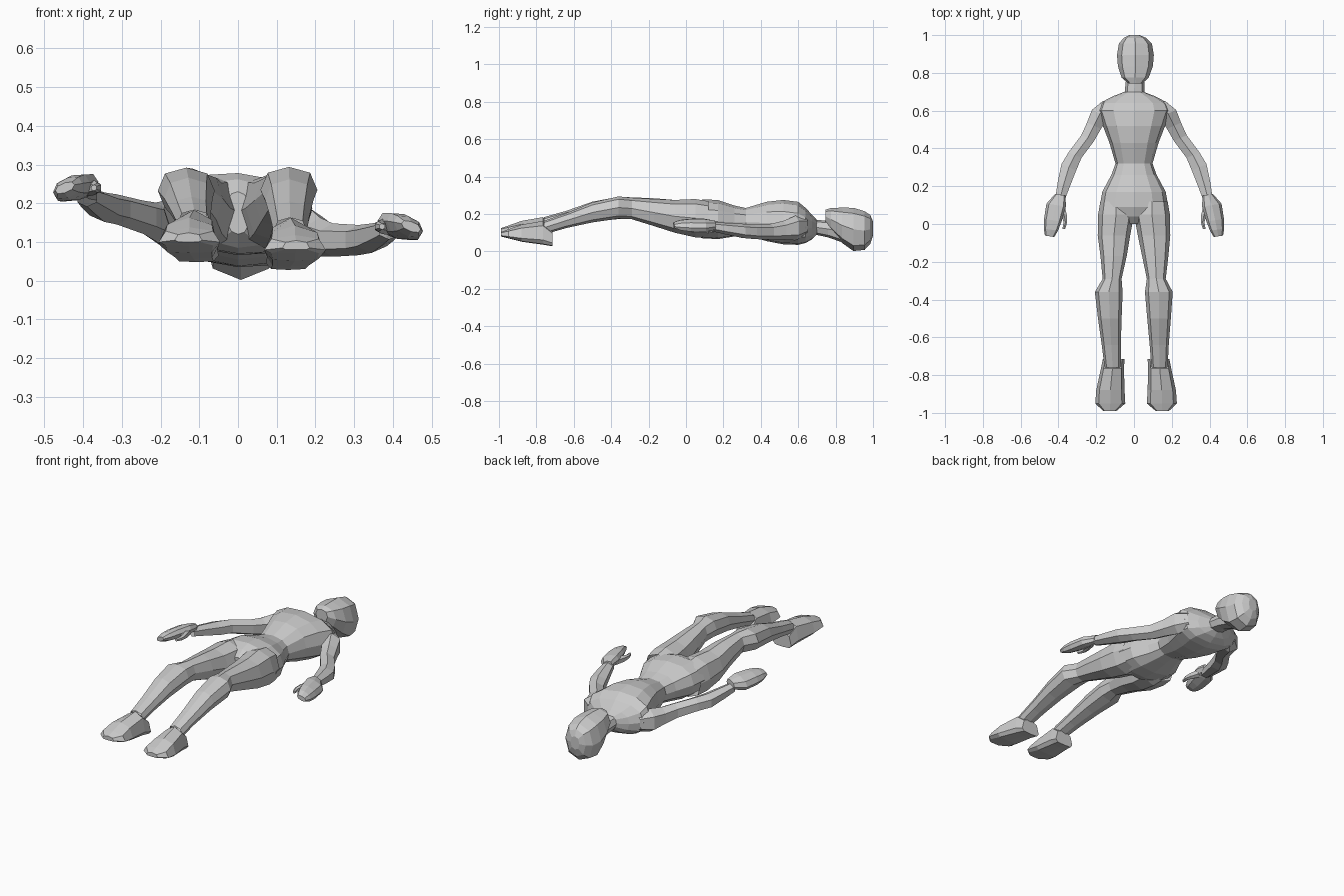
import bpy, bmesh, math
from mathutils import Vector


def loft(name, rings, n, yaw=0.0, power=0.85, roll=0.0, sink=0.0, caps=(True, True)):
    """Skin a tube through rings (x, y, z, half width, half height)."""
    bm = bmesh.new()
    loops = []
    for x, y, z, hw, hh in rings:
        loop = []
        for k in range(n):
            a = 2 * math.pi * k / n + math.pi / 2
            c, s = round(math.cos(a), 6), round(math.sin(a), 6)
            u = math.copysign(abs(c) ** power, c) * hw
            v = math.copysign(abs(s) ** power, s) * hh
            v -= sink * hh * (1 - abs(s))          # lowers the widest line
            loop.append(bm.verts.new((x + u * math.cos(yaw), y + u * math.sin(yaw),
                                      z + v - roll * u)))
        loops.append(loop)
    for a, b in zip(loops, loops[1:]):
        for k in range(n):
            j = (k + 1) % n
            bm.faces.new((a[k], a[j], b[j], b[k]))
    if caps[0]:
        bm.faces.new(loops[0])
    if caps[1]:
        bm.faces.new(loops[-1])
    bmesh.ops.recalc_face_normals(bm, faces=bm.faces)
    me = bpy.data.meshes.new(name)
    bm.to_mesh(me)
    bm.free()
    ob = bpy.data.objects.new(name, me)
    bpy.context.collection.objects.link(ob)
    return ob


def span(y, x0, x1, z0, z1):
    """Ring from its extents."""
    return ((x0 + x1) / 2, y, (z0 + z1) / 2, (x1 - x0) / 2, (z1 - z0) / 2)


# torso from neck base to crotch, tapering away between the legs
loft("torso", [span(y, -w, w, lo, hi) for y, w, lo, hi in [
    (0.70, 0.05, 0.09, 0.168), (0.675, 0.115, 0.065, 0.195), (0.64, 0.18, 0.045, 0.232),
    (0.60, 0.195, 0.035, 0.265), (0.52, 0.165, 0.038, 0.275), (0.43, 0.13, 0.055, 0.265),
    (0.32, 0.098, 0.09, 0.232), (0.26, 0.12, 0.08, 0.245), (0.17, 0.168, 0.066, 0.275),
    (0.09, 0.182, 0.07, 0.278), (0.04, 0.10, 0.085, 0.262), (0.0, 0.03, 0.12, 0.23)]],
    12, roll=0.06, caps=(False, True))

# neck
loft("neck", [span(0.69, -0.05, 0.055, 0.09, 0.168), span(0.76, -0.043, 0.055, 0.075, 0.165),
              span(0.83, -0.04, 0.055, 0.05, 0.16)], 8, caps=(False, False))

# head
loft("head", [span(0.745, -0.03, 0.045, 0.155, 0.222), span(0.775, -0.066, 0.078, 0.11, 0.232),
              span(0.835, -0.085, 0.10, 0.045, 0.234), span(0.895, -0.09, 0.105, 0.002, 0.233),
              span(0.955, -0.08, 0.095, 0.008, 0.215), span(0.985, -0.055, 0.065, 0.04, 0.195),
              span(1.0, -0.025, 0.03, 0.085, 0.16)], 8, power=0.85)

# legs and feet: the right foot lies a little lower than the left
for side, s, shift, drop in (("right", 1, 0.0, 0.0), ("left", -1, 0.022, 0.02)):
    def limb(y, x0, x1, z0, z1, k=0.0):
        x0, x1 = x0 - shift * k, x1 - shift * k
        return span(y, min(s * x0, s * x1), max(s * x0, s * x1), z0 + drop * k, z1 + drop * k)

    loft(side + "_leg", [
        limb(0.12, 0.01, 0.178, 0.075, 0.268), limb(0.05, 0.0, 0.19, 0.075, 0.28),
        limb(-0.06, 0.02, 0.192, 0.10, 0.275),
        limb(-0.17, 0.043, 0.182, 0.135, 0.28, 0.2), limb(-0.29, 0.068, 0.168, 0.172, 0.287, 0.1),
        limb(-0.36, 0.058, 0.205, 0.175, 0.294, -0.1), limb(-0.5, 0.07, 0.195, 0.155, 0.262, 0.2),
        limb(-0.64, 0.083, 0.184, 0.125, 0.205, 0.6), limb(-0.76, 0.092, 0.178, 0.09, 0.163, 1)],
        8, caps=(False, False))
    # wedge-shaped foot with a flat sole
    loft(side + "_foot", [
        limb(-0.715, 0.072, 0.187, 0.028, 0.115, 1), limb(-0.765, 0.075, 0.197, 0.036, 0.163, 1),
        limb(-0.88, 0.072, 0.222, 0.052, 0.143, 1), limb(-0.95, 0.068, 0.227, 0.07, 0.118, 1),
        limb(-0.99, 0.115, 0.185, 0.08, 0.104, 1)], 8, power=0.75, sink=0.6)

# arms, hands and thumbs: the left arm is raised higher
arm = [(0.14, 0.64, 0.03, 0.05), (0.18, 0.585, 0.053, 0.066), (0.212, 0.52, 0.046, 0.05),
       (0.245, 0.455, 0.042, 0.043), (0.312, 0.365, 0.042, 0.039), (0.345, 0.30, 0.048, 0.038),
       (0.372, 0.21, 0.039, 0.031), (0.39, 0.14, 0.03, 0.025)]
hand = [(0.39, 0.155, 0.028, 0.024), (0.412, 0.10, 0.052, 0.032), (0.43, 0.02, 0.047, 0.032),
        (0.44, -0.03, 0.038, 0.026), (0.447, -0.065, 0.025, 0.013)]
thumb = [(0.39, 0.10, 0.024, 0.022), (0.371, 0.05, 0.017, 0.019), (0.363, 0.01, 0.011, 0.013),
         (0.372, -0.026, 0.008, 0.008)]
heights = {"right": [0.135, 0.125, 0.113, 0.105, 0.105, 0.11, 0.122, 0.132],
           "left": [0.14, 0.143, 0.152, 0.164, 0.184, 0.19, 0.206, 0.217]}
for side, s, hz in (("right", 1, 0.14), ("left", -1, 0.24)):
    loft(side + "_arm", [(s * x, y, z, w, h) for (x, y, w, h), z in zip(arm, heights[side])],
         6, yaw=s * 0.42, caps=(False, False))
    loft(side + "_hand", [(s * x, y, hz, w, h) for x, y, w, h in hand], 8,
         yaw=s * 0.15, roll=s * 0.3)
    loft(side + "_thumb", [(s * x, y, hz, w, h) for x, y, w, h in thumb], 6)
